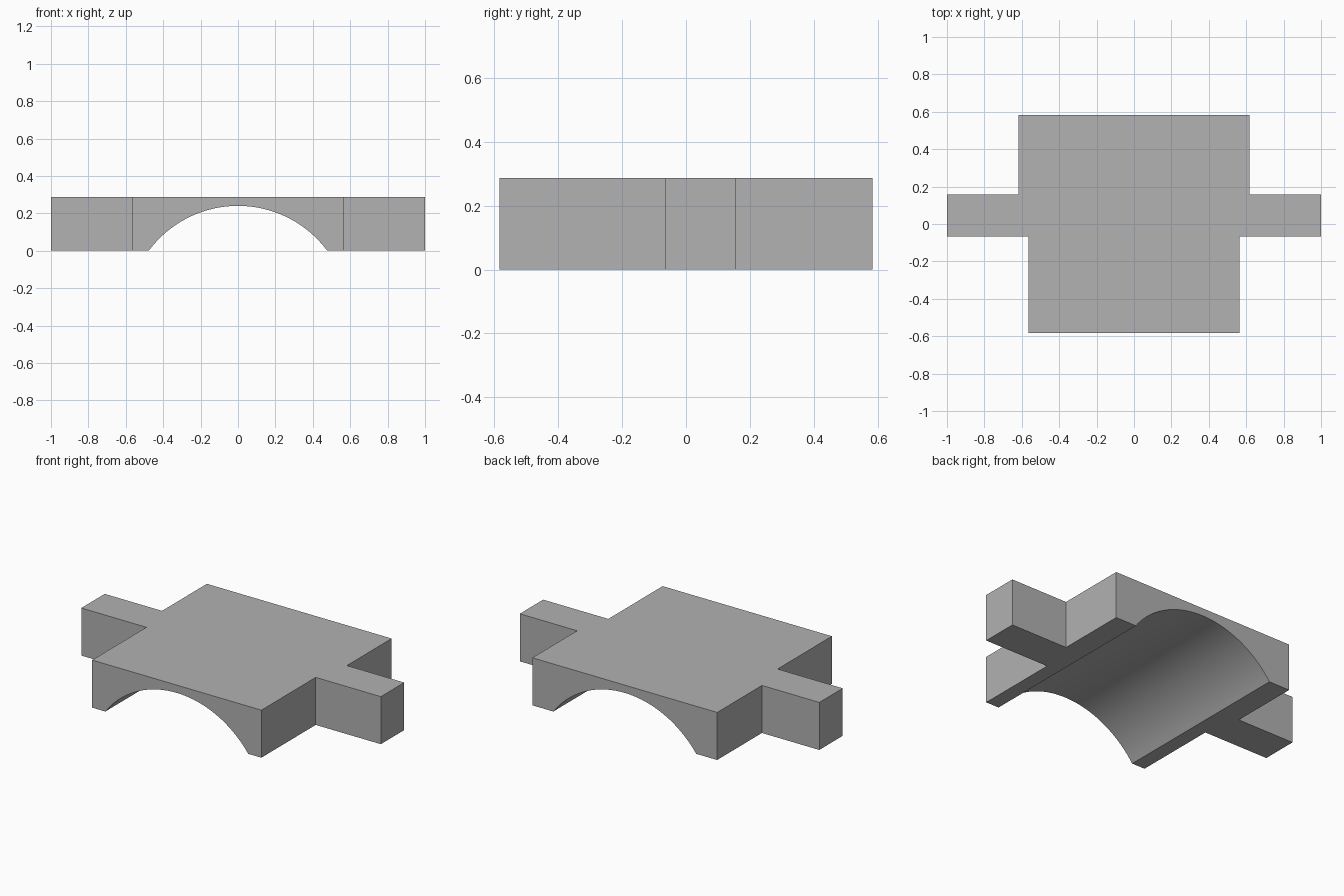
import bpy, bmesh, math
from mathutils import Matrix

cube = bpy.data.objects.get("Cube")
if cube:
    bpy.data.objects.remove(cube, do_unlink=True)

HEIGHT = 0.287
ARCH_HALF, ARCH_RISE = 0.477, 0.24

grey = bpy.data.materials.new("plain_grey")
grey.use_nodes = True
colour = (0.445, 0.445, 0.445, 1)
grey.diffuse_color = colour
grey.node_tree.nodes["Principled BSDF"].inputs["Base Color"].default_value = colour


def add_object(name, bm):
    bmesh.ops.recalc_face_normals(bm, faces=bm.faces)
    mesh = bpy.data.meshes.new(name)
    bm.to_mesh(mesh)
    bm.free()
    mesh.materials.append(grey)
    obj = bpy.data.objects.new(name, mesh)
    bpy.context.collection.objects.link(obj)
    return obj


# Block: half of the plan outline, mirrored and extruded upward
half = [(0.565, -0.584), (0.565, -0.066), (1, -0.066),
        (1, 0.157), (0.617, 0.157), (0.617, 0.584)]
outline = half + [(-x, y) for x, y in reversed(half)]
bm = bmesh.new()
base = bm.faces.new([bm.verts.new((x, y, 0)) for x, y in outline])
top = bmesh.ops.extrude_face_region(bm, geom=[base])["geom"]
bmesh.ops.translate(bm, vec=(0, 0, HEIGHT),
                    verts=[v for v in top if isinstance(v, bmesh.types.BMVert)])
block = add_object("arched_block", bm)

# Arch: a cylinder along y that cuts the channel underneath
radius = (ARCH_HALF ** 2 + ARCH_RISE ** 2) / (2 * ARCH_RISE)
bm = bmesh.new()
bmesh.ops.create_cone(bm, cap_ends=True, segments=128, radius1=radius,
                      radius2=radius, depth=2,
                      matrix=Matrix.Translation((0, 0, ARCH_RISE - radius))
                      @ Matrix.Rotation(math.pi / 2, 4, "X"))
cutter = add_object("arch_cutter", bm)
cutter.hide_render = True

cut = block.modifiers.new("arch_cut", "BOOLEAN")
cut.operation = "DIFFERENCE"
cut.solver = "EXACT"
cut.object = cutter

bpy.ops.object.select_all(action="DESELECT")
block.select_set(True)
bpy.context.view_layer.objects.active = block
bpy.ops.object.modifier_apply(modifier=cut.name)
bpy.data.objects.remove(cutter, do_unlink=True)
bpy.ops.object.shade_smooth_by_angle(angle=math.radians(30))
